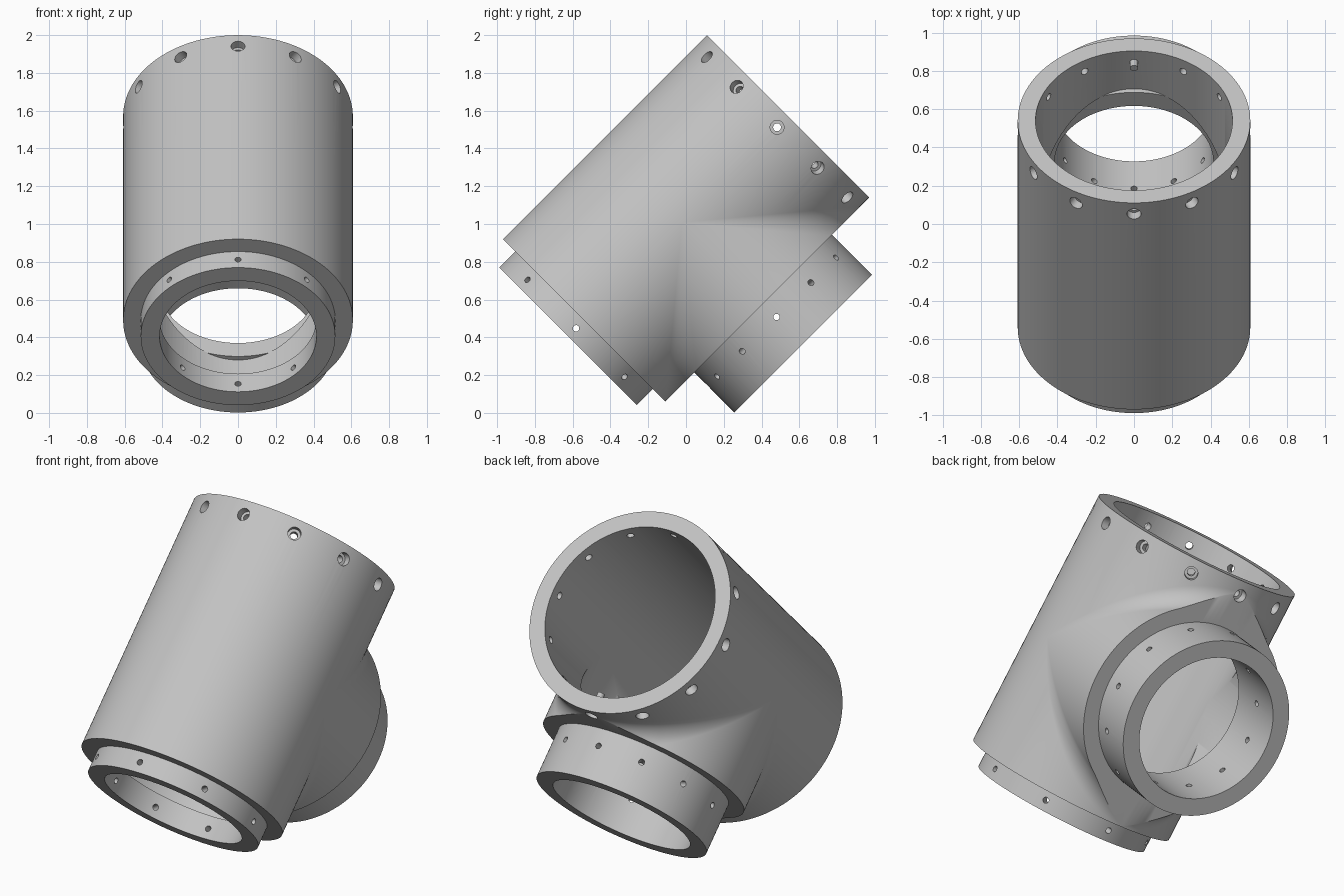
import bpy, bmesh, math
from mathutils import Matrix, Vector

if "Cube" in bpy.data.objects:
    bpy.data.objects.remove(bpy.data.objects["Cube"], do_unlink=True)

# Local frame: z runs along the main pipe, y along the side branch
TILT = Matrix.Rotation(math.radians(-45), 4, 'X')
CENTRE = Vector((0, -0.728, 0.698))
R, SOCKET, BORE = 0.608, 0.515, 0.415
BOTTOM, TOP = -0.035, 1.492
MAIN = Matrix.Translation((0, CENTRE.y, 0))
BRANCH = Matrix.Translation((0, 0, CENTRE.z)) @ Matrix.Rotation(math.radians(-90), 4, 'X')

grey = bpy.data.materials.new("mid grey")
grey.use_nodes = True
COLOUR = (0.55, 0.55, 0.55, 1)
grey.diffuse_color = COLOUR
grey.node_tree.nodes["Principled BSDF"].inputs["Base Color"].default_value = COLOUR


def loft(bm, rings, closed):
    """Skin a list of equal closed outlines."""
    rows = [[bm.verts.new(p) for p in ring] for ring in rings]
    n = len(rows[0])
    for i in range(len(rows) if closed else len(rows) - 1):
        a, b = rows[i], rows[(i + 1) % len(rows)]
        for j in range(n):
            k = (j + 1) % n
            bm.faces.new((a[j], a[k], b[k], b[j]))


def lathe(bm, profile, matrix, segments=128):
    """Revolve a closed (radius, height) outline about the matrix's z axis."""
    rings = []
    for i in range(segments):
        a = 2 * math.pi * i / segments
        rings.append([matrix @ Vector((r * math.cos(a), r * math.sin(a), h)) for r, h in profile])
    loft(bm, rings, True)


def finish(name, bm):
    bmesh.ops.remove_doubles(bm, verts=bm.verts, dist=1e-5)
    bmesh.ops.dissolve_degenerate(bm, edges=bm.edges, dist=1e-6)
    bmesh.ops.recalc_face_normals(bm, faces=bm.faces)
    bm.transform(TILT)
    mesh = bpy.data.meshes.new(name)
    bm.to_mesh(mesh)
    bm.free()
    mesh.materials.append(grey)
    ob = bpy.data.objects.new(name, mesh)
    bpy.context.collection.objects.link(ob)
    return ob


def tube(name, inner, outer, low, high, matrix):
    bm = bmesh.new()
    lathe(bm, [(inner, low), (outer, low), (outer, high), (inner, high)], matrix)
    return finish(name, bm)


def rod(name, radius, low, high, matrix):
    return tube(name, 0, radius, low, high, matrix)


def drills(name, count, height, profile, matrix):
    """Ring of radial drill shapes; profile is (drill radius, distance from axis)."""
    bm = bmesh.new()
    for i in range(count):
        turn = Matrix.Rotation(2 * math.pi * i / count, 4, 'Z')
        aim = Matrix.Translation((0, 0, height)) @ turn @ Matrix.Rotation(math.pi / 2, 4, 'Y')
        lathe(bm, profile, matrix @ aim, 20)
    return finish(name, bm)


def activate(ob):
    bpy.ops.object.select_all(action='DESELECT')
    ob.select_set(True)
    bpy.context.view_layer.objects.active = ob


def cut(ob, cutter):
    cutter.hide_render = True
    mod = ob.modifiers.new("cut", 'BOOLEAN')
    mod.operation = 'DIFFERENCE'
    mod.solver = 'EXACT'
    mod.object = cutter
    activate(ob)
    bpy.ops.object.modifier_apply(modifier=mod.name)
    bpy.data.objects.remove(cutter, do_unlink=True)


# Body: slices across x, each a T outline with filleted inner corners
FILLET, ARC, SLICES = 0.2, 8, 64
rings = []
for i in range(SLICES + 1):
    t = math.pi * (i / SLICES - 0.5)
    x, w = R * math.sin(t), max(R * math.cos(t), 0)
    if i in (0, SLICES):
        w = 0
    rad, mid = FILLET * w, (1 + FILLET) * w
    limit = math.pi / 2
    if w > 0 and mid > R:
        limit = math.acos(min(1, (mid - R) / rad))
    side = [(mid - rad * math.sin(limit * k / ARC), mid - rad * math.cos(limit * k / ARC))
            for k in range(ARC + 1)]
    side.append((side[-1][0], R))
    low, high = BOTTOM - CENTRE.z, TOP - CENTRE.z
    outline = [(low, w), (low, -w), (0, -w), (high, -w), (high, w)]
    outline += side + [(-u, v) for u, v in reversed(side)]
    rings.append([CENTRE + Vector((x, v, u)) for u, v in outline])
bm = bmesh.new()
loft(bm, rings, False)
body = finish("tee_body", bm)

# Body openings: socket bore, lower bore and branch hole
cut(body, rod("socket_cutter", SOCKET, BOTTOM + 0.015, TOP + 0.1, MAIN))
cut(body, rod("lower_cutter", BORE, BOTTOM - 0.1, 0.2, MAIN))
cut(body, rod("branch_cutter", SOCKET - 0.003, CENTRE.y, 0.1, BRANCH))

# Counterbored screw holes round the socket
screw = [(0, 0.47), (0.021, 0.47), (0.021, 0.56), (0.037, 0.56), (0.037, 0.66), (0, 0.66)]
cut(body, drills("socket_drills", 12, 1.41, screw, MAIN))

# Spigots with plain pin holes
pin = [(0, 0.38), (0.017, 0.38), (0.017, 0.55), (0, 0.55)]
lower_spigot = tube("lower_spigot", BORE, SOCKET, -0.155, BOTTOM, MAIN)
cut(lower_spigot, drills("lower_drills", 8, -0.095, pin, MAIN))
branch_spigot = tube("branch_spigot", BORE, SOCKET, -0.24, 0.18, BRANCH)
cut(branch_spigot, drills("branch_drills", 12, -0.02, pin, BRANCH))

for ob in (body, lower_spigot, branch_spigot):
    activate(ob)
    bpy.ops.object.shade_smooth_by_angle(angle=math.radians(30))
